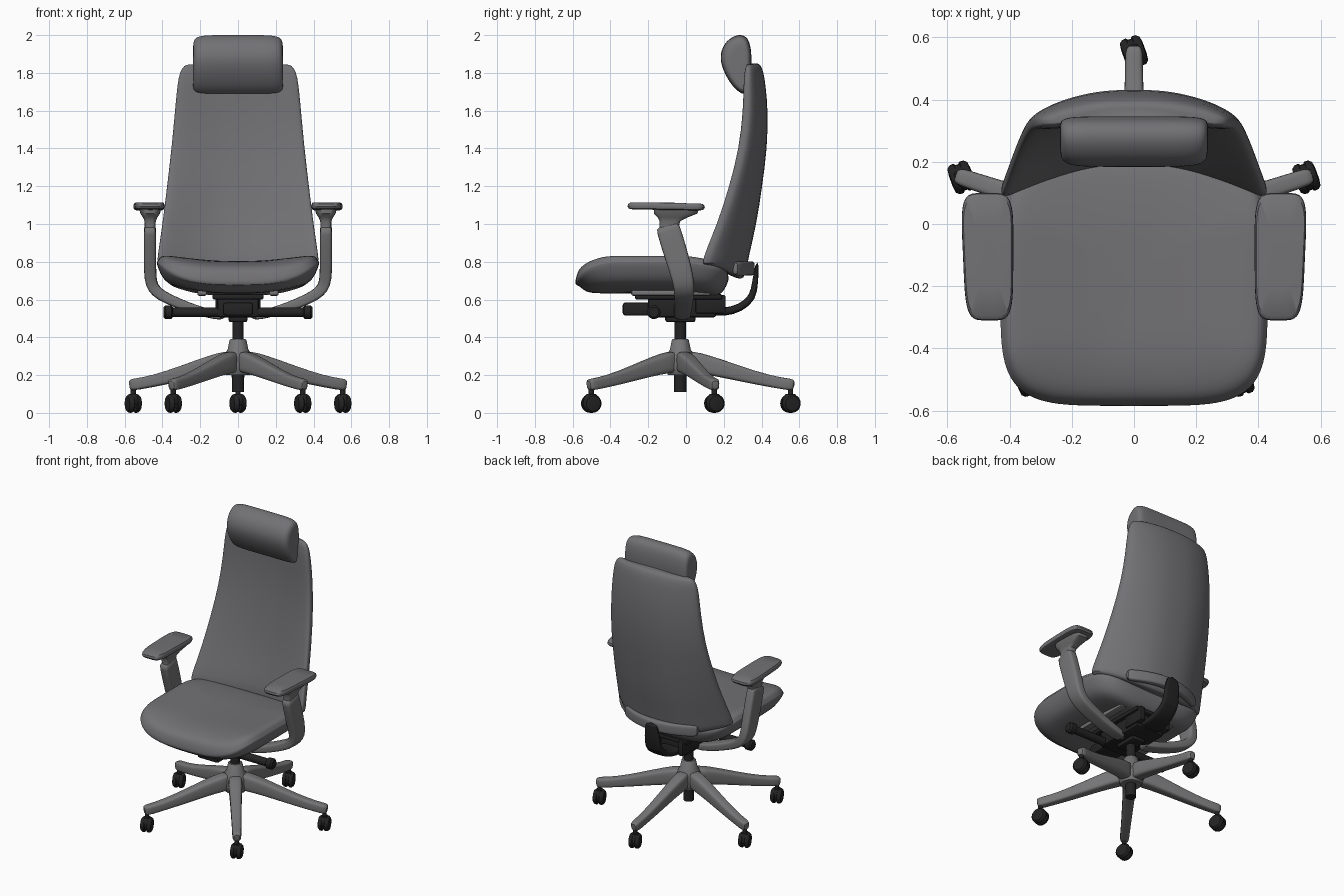
import bpy, bmesh, math
from mathutils import Vector, Matrix

if "Cube" in bpy.data.objects:
    bpy.data.objects.remove(bpy.data.objects["Cube"], do_unlink=True)


def material(name, color):
    mat = bpy.data.materials.new(name)
    mat.use_nodes = True
    mat.diffuse_color = (*color, 1)
    mat.node_tree.nodes["Principled BSDF"].inputs["Base Color"].default_value = (*color, 1)
    return mat


FABRIC = material("grey fabric", (.168, .164, .175))
METAL = material("grey metal", (.178, .176, .182))
BLACK = material("black plastic", (.017, .017, .018))


def finish(name, bm, mat, subdiv=0, angle=40):
    """Turn a bmesh into a smooth shaded object."""
    bmesh.ops.recalc_face_normals(bm, faces=bm.faces)
    mesh = bpy.data.meshes.new(name)
    bm.to_mesh(mesh)
    bm.free()
    mesh.materials.append(mat)
    obj = bpy.data.objects.new(name, mesh)
    bpy.context.collection.objects.link(obj)
    if subdiv:
        mod = obj.modifiers.new("smooth", "SUBSURF")
        mod.levels = mod.render_levels = subdiv
    bpy.ops.object.select_all(action="DESELECT")
    obj.select_set(True)
    bpy.context.view_layer.objects.active = obj
    bpy.ops.object.shade_smooth_by_angle(angle=math.radians(angle))
    return obj


def loft(name, rings, mat, subdiv=0, angle=40):
    """Skin closed rings of points and cap both ends."""
    bm = bmesh.new()
    loops = [[bm.verts.new(p) for p in ring] for ring in rings]
    for a, b in zip(loops, loops[1:]):
        for i in range(len(a)):
            j = (i + 1) % len(a)
            bm.faces.new((a[i], a[j], b[j], b[i]))
    bm.faces.new(loops[0])
    bm.faces.new(loops[-1])
    return finish(name, bm, mat, subdiv, angle)


def oval(count, power):
    """Unit superellipse."""
    def bend(v):
        return math.copysign(abs(v) ** (2 / power), v)
    turns = [math.tau * (i + .5) / count for i in range(count)]
    return [(bend(math.cos(t)), bend(math.sin(t))) for t in turns]


def sweep(name, path, sizes, side, mat, power=4):
    """Sweep a rounded section; sizes are half extents along side and across it."""
    path = [Vector(p) for p in path]
    rings = []
    for i, p in enumerate(path):
        tangent = (path[min(i + 1, len(path) - 1)] - path[max(i - 1, 0)]).normalized()
        b = Vector(side)
        b = (b - tangent * b.dot(tangent)).normalized()
        n = tangent.cross(b)
        w, h = sizes[i]
        rings.append([p + b * u * w + n * v * h for u, v in oval(16, power)])
    return loft(name, rings, mat, 1)


def box(name, center, size, mat, bevel=.015, segments=2):
    bm = bmesh.new()
    bmesh.ops.create_cube(bm, size=1, matrix=Matrix.Translation(center) @ Matrix.Diagonal((*size, 1)))
    bmesh.ops.bevel(bm, geom=bm.edges[:], offset=bevel, segments=segments, profile=.5, affect="EDGES")
    return finish(name, bm, mat)


def lathe(name, profile, origin, mat, turn=Matrix()):
    """Revolve (radius, height) pairs around a turned axis."""
    place = Matrix.Translation(origin) @ turn
    rings = [[place @ Vector((r * math.cos(t), r * math.sin(t), z))
              for t in (math.tau * i / 28 for i in range(28))] for r, z in profile]
    return loft(name, rings, mat)


# Five star base with twin wheel casters
HUB = Vector((0, -.03, 0))
lathe("base_hub", [(.065, .2), (.085, .24), (.08, .3), (.055, .335), (.045, .385), (.04, .39)], HUB, METAL)
lathe("gas_cylinder", [(.033, .11), (.033, .21)], HUB, BLACK)
lathe("column", [(.03, .38), (.03, .53)], HUB, BLACK)
leg_path = [(.02, .275), (.1, .264), (.2, .24), (.4, .184), (.53, .157), (.585, .15), (.604, .147)]
leg_size = [(.045, .06), (.045, .055), (.038, .048), (.032, .034), (.029, .03), (.029, .032), (.02, .024)]
for k in range(5):
    a = math.radians(90 + 72 * k)
    out = Vector((math.cos(a), math.sin(a), 0))
    sweep(f"base_leg_{k}", [HUB + out * r + Vector((0, 0, z)) for r, z in leg_path],
          leg_size, (-out.y, out.x, 0), METAL)
    foot = HUB + out * .583
    lathe(f"caster_stem_{k}", [(.014, .06), (.014, .13)], foot, BLACK)
    swivel = Matrix.Rotation(math.radians(20), 4, "Z")
    spin = swivel @ Matrix.Rotation(math.pi / 2, 4, "Y")
    for s in (-1, 1):
        wheel = [(.046, s * .006), (.05, s * .011), (.049, s * .024), (.04, s * .034), (.018, s * .037)]
        lathe(f"caster_wheel_{k}_{'left' if s > 0 else 'right'}", wheel, foot + Vector((0, 0, .05)), BLACK, spin)
    hood = [(u * w, v * d, z) for z, w, d in [(.045, .03, .044), (.075, .03, .042), (.1, .02, .024)]
            for u, v in oval(20, 3)]
    hood = [foot + swivel @ Vector(p) for p in hood]
    loft(f"caster_hood_{k}", [hood[i:i + 20] for i in (0, 20, 40)], BLACK)

# Seat cushion: dished, with raised sides and a falling front edge
seat_rings = []
for scale, height in [(.3, .63), (.7, .63), (.87, .632), (.95, .67), (.995, .715), (1.005, .735),
                      (.99, .765), (.965, .79), (.92, .8), (.85, .805), (.65, .805), (.4, .803), (.15, .802)]:
    ring = []
    for u, v in oval(56, 4.6):
        x, y = u * scale * .43, -.18 + v * scale * .405
        z = height + (.038 if height > .75 else .065) * (x / .43) ** 2 - .12 * max(0, y)
        if height > .7:
            z -= .045 * max(0, (-y - .38) / .2) ** 2
        ring.append((x, y, z))
    seat_rings.append(ring)
loft("seat_cushion", seat_rings, FABRIC, 1, 60)

# Backrest shell: height, half width, middle, half thickness, bow, side lift
back_rings = []
for h, w, mid, thick, bow, lift in [
        (.7, .33, .26, .025, .12, .08), (.71, .395, .26, .05, .145, .07),
        (.75, .43, .26, .066, .155, .04), (.82, .426, .266, .07, .155, .01),
        (1, .4, .314, .065, .13, 0), (1.2, .376, .345, .062, .095, 0),
        (1.4, .352, .373, .06, .07, 0), (1.6, .334, .382, .055, .058, 0),
        (1.74, .321, .374, .049, .05, 0), (1.81, .308, .369, .042, .042, -.002),
        (1.845, .285, .365, .03, .035, -.004), (1.853, .255, .362, .014, .03, -.006)]:
    back_rings.append([(u * w, mid - bow * u * u + v * thick * (1 - .15 * u * u), h + lift * u * u)
                       for u, v in oval(48, 3.2)])
loft("backrest", back_rings, FABRIC, 1, 60)

# Headrest pillow: rounded wedge profile lofted sideways
pillow = [(.312, 1.688), (.297, 1.688), (.252, 1.72), (.21, 1.785), (.184, 1.85), (.182, 1.905), (.205, 1.96),
          (.25, 1.995), (.29, 2.004), (.328, 1.988), (.345, 1.93), (.348, 1.85), (.336, 1.77)]
ends = [(.238, .45), (.236, .68), (.226, .86), (.2, .96), (.15, 1), (.05, 1)]
stations = [(-x, s) for x, s in ends] + [(x, s) for x, s in reversed(ends)]
loft("headrest", [[(x, .29 + (y - .29) * s, 1.81 + (z - 1.81) * (.4 + .6 * s)) for y, z in pillow]
                  for x, s in stations], FABRIC, 2, 60)

# Armrests, mirrored
for s, label in ((1, "left"), (-1, "right")):
    path = [(.466, -.1, .995), (.466, -.097, .985), (.466, -.05, .83), (.466, -.015, .71), (.45, -.01, .66),
            (.41, -.01, .622), (.33, -.015, .585), (.2, -.02, .535), (.06, -.02, .505)]
    sizes = [(.058, .028), (.064, .033), (.064, .033), (.058, .033), (.054, .032),
             (.052, .03), (.05, .027), (.047, .025), (.042, .022)]
    sweep(f"arm_post_{label}", [(s * x, y, z) for x, y, z in path], sizes, (0, 1, 0), METAL, 5)
    mount = [(.98, .028, .05, -.09), (1.015, .03, .055, -.085), (1.035, .038, .08, -.07),
             (1.055, .052, .115, -.055), (1.085, .06, .122, -.05)]
    loft(f"arm_mount_{label}", [[(s * (.465 + u * w), y + v * d, z) for u, v in oval(24, 4)]
                                for z, w, d, y in mount], METAL)
    pad = []
    for scale, z in [(.85, 1.077), (.96, 1.081), (1, 1.092), (.985, 1.105), (.93, 1.113), (.5, 1.115)]:
        pad.append([(s * (.469 + u * scale * (.081 + .005 * v) + .004 * v), -.105 + v * scale * .205,
                     z - .006 * max(0, v))
                    for u, v in oval(40, 4.8)])
    loft(f"arm_pad_{label}", pad, FABRIC)

# Tilt mechanism under the seat
box("mechanism_body", (0, -.02, .56), (.22, .36, .11), BLACK)
box("mechanism_front", (0, -.25, .55), (.16, .17, .07), BLACK)
box("seat_plate", (0, -.04, .615), (.27, .46, .03), BLACK, .01)
box("mechanism_bottom", (0, -.03, .505), (.1, .16, .05), BLACK, .012)
for s, label in ((1, "left"), (-1, "right")):
    box(f"seat_rail_{label}", (s * .19, -.08, .635), (.05, .42, .03), METAL, .01)
    box(f"tilt_link_{label}", (s * .1, .13, .575), (.04, .16, .1), BLACK, .012)
    lathe(f"lever_knob_{label}", [(.026, .345), (.036, .352), (.036, .385), (.026, .395)], (0, -.17, .533),
          BLACK, Matrix.Rotation(s * math.pi / 2, 4, "Y"))
lathe("lever_bar", [(.026, -.35), (.026, .35)], (0, -.17, .533), BLACK, Matrix.Rotation(math.pi / 2, 4, "Y"))

# Rear upright and the band that holds the backrest
sweep("rear_upright", [(0, .1, .54), (0, .2, .53), (0, .29, .555), (0, .355, .61), (0, .366, .69), (0, .378, .8)],
      [(.08, .022), (.075, .022), (.065, .022), (.06, .02), (.055, .016), (.05, .01)], (1, 0, 0), BLACK)
band = [u / 5 for u in range(-5, 6)]
sweep("back_band", [(u * .28, .338 - .085 * u * u, .765) for u in band],
      [(.038, .028 - .01 * abs(u)) for u in band], (0, 0, 1), FABRIC)
